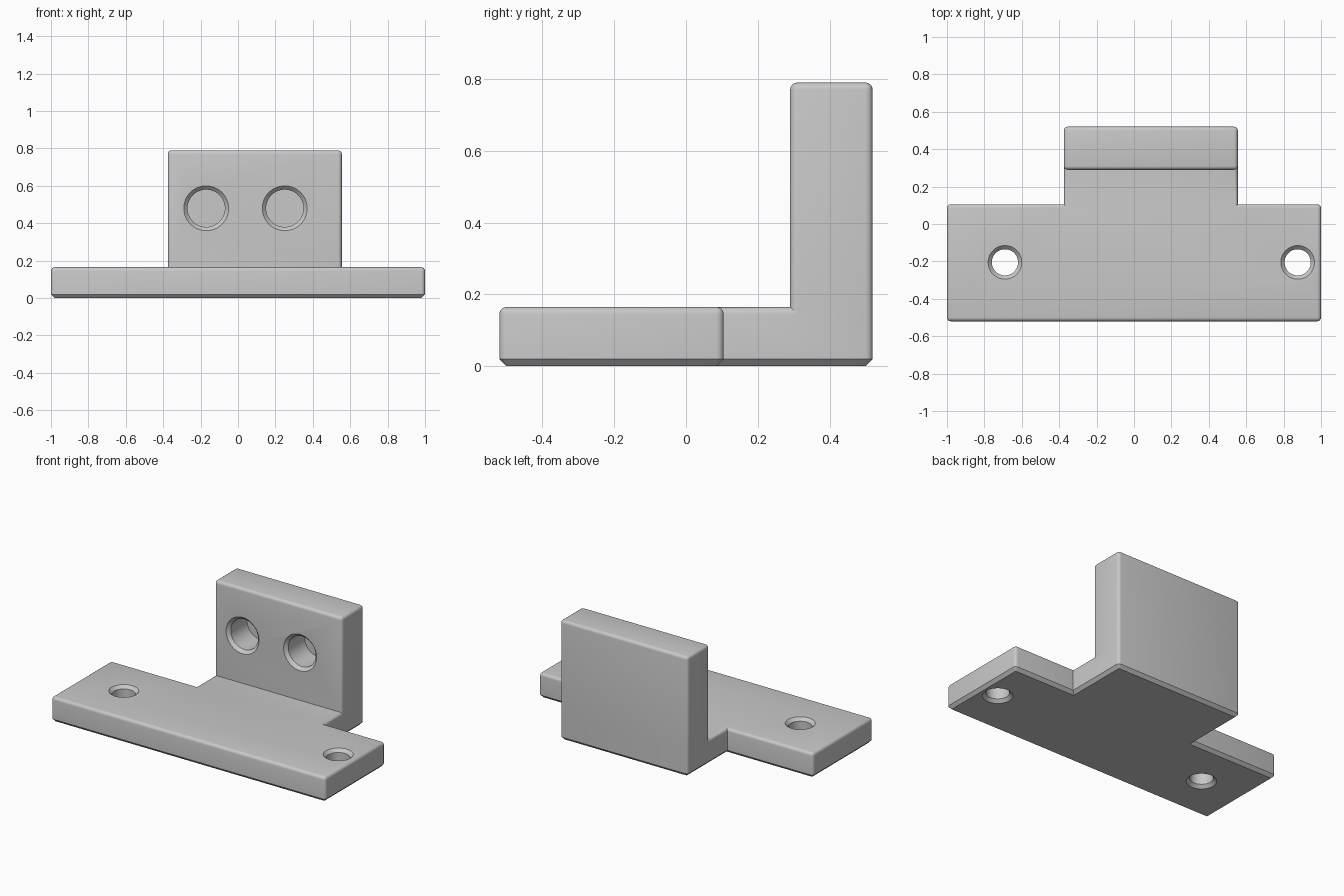
import bpy, bmesh, math
from mathutils import Matrix, Vector

cube = bpy.data.objects.get("Cube")
if cube:
    bpy.data.objects.remove(cube, do_unlink=True)

EDGE = 0.02               # rounding and chamfer size
DECK, TOP = 0.165, 0.79   # plate and upright heights
FRONT, BACK, STEP, WALL = -0.52, 0.52, 0.105, 0.29
LEFT, RIGHT = 0.555, -0.375

grey = bpy.data.materials.new("light grey")
grey.use_nodes = True
grey.diffuse_color = (0.58, 0.58, 0.58, 1)
grey.node_tree.nodes["Principled BSDF"].inputs["Base Color"].default_value = grey.diffuse_color


def make_object(name, bm):
    bmesh.ops.recalc_face_normals(bm, faces=bm.faces)
    mesh = bpy.data.meshes.new(name)
    bm.to_mesh(mesh)
    bm.free()
    mesh.materials.append(grey)
    obj = bpy.data.objects.new(name, mesh)
    bpy.context.collection.objects.link(obj)
    return obj


def raise_face(bm, face, height):
    new = bmesh.ops.extrude_face_region(bm, geom=[face])["geom"]
    bmesh.ops.translate(bm, vec=(0, 0, height),
                        verts=[v for v in new if isinstance(v, bmesh.types.BMVert)])
    return [f for f in new if isinstance(f, bmesh.types.BMFace)][0]


def cutter(name, profile, matrix):
    """Turn a (radius, height) profile into a closed solid."""
    bm = bmesh.new()
    pts = [bm.verts.new((r, 0, z)) for r, z in profile]
    edges = [bm.edges.new(pair) for pair in zip(pts, pts[1:])]
    bmesh.ops.spin(bm, geom=pts + edges, cent=(0, 0, 0), axis=(0, 0, 1),
                   angle=math.tau, steps=48)
    bmesh.ops.remove_doubles(bm, verts=bm.verts, dist=1e-5)
    bmesh.ops.transform(bm, matrix=matrix, verts=bm.verts)
    obj = make_object(name, bm)
    obj.hide_render = True
    return obj


# Plate with tongue, and the upright rising from the back of the tongue
bm = bmesh.new()
outline = [(-1, FRONT), (1, FRONT), (1, STEP), (LEFT, STEP), (LEFT, WALL),
           (RIGHT, WALL), (RIGHT, STEP), (-1, STEP)]
vs = [bm.verts.new((x, y, EDGE)) for x, y in outline]
plate = bm.faces.new(vs)
rear = [bm.verts.new((x, BACK, EDGE)) for x in (LEFT, RIGHT)]
foot = bm.faces.new([vs[5], vs[4], *rear])
new = bmesh.ops.extrude_face_region(bm, geom=[plate, foot])["geom"]
bmesh.ops.translate(bm, vec=(0, 0, DECK - EDGE),
                    verts=[v for v in new if isinstance(v, bmesh.types.BMVert)])
foot_top = max((f for f in new if isinstance(f, bmesh.types.BMFace)),
               key=lambda f: f.calc_center_median().y)
raise_face(bm, foot_top, TOP - DECK)
bmesh.ops.recalc_face_normals(bm, faces=bm.faces)
bmesh.ops.dissolve_limit(bm, angle_limit=0.01, verts=bm.verts, edges=bm.edges)

# Round all outer edges above the underside
bm.normal_update()
convex = [e for e in bm.edges if e.is_convex and len(e.link_faces) == 2
          and max(v.co.z for v in e.verts) > EDGE + 0.01]
bmesh.ops.bevel(bm, geom=convex, offset=EDGE, segments=4, profile=0.5, affect="EDGES")

# Chamfer the underside
bm.normal_update()
under = [f for f in bm.faces if f.normal.z < -0.9]
bmesh.ops.inset_region(bm, faces=under, thickness=EDGE * 0.97, depth=EDGE,
                       use_even_offset=True, use_boundary=True)
bracket = make_object("mounting_bracket", bm)

# Through holes in the plate and blind sockets in the upright
thru = [(0, -0.02), (0.11, -0.02), (0.07, 0.02), (0.07, DECK - 0.02),
        (0.11, DECK + 0.02), (0, DECK + 0.02)]
blind = [(0, -0.02), (0.14, -0.02), (0.10, 0.02), (0.10, 0.19), (0, 0.19)]
cutters = [cutter("plate_hole_cutter", thru, Matrix.Translation((x, -0.205, 0)))
           for x in (-0.69, 0.875)]
cutters += [cutter("socket_cutter", blind, Matrix.Translation((x, WALL, 0.48))
                   @ Matrix.Rotation(-math.pi / 2, 4, "X")) for x in (-0.17, 0.25)]
for c in cutters:
    mod = bracket.modifiers.new("hole", "BOOLEAN")
    mod.operation, mod.solver, mod.object = "DIFFERENCE", "EXACT", c

# Bake the holes, then shade with sharp edges kept
bpy.ops.object.select_all(action="DESELECT")
bpy.context.view_layer.objects.active = bracket
bracket.select_set(True)
for mod in list(bracket.modifiers):
    bpy.ops.object.modifier_apply(modifier=mod.name)
for c in cutters:
    bpy.data.objects.remove(c, do_unlink=True)
bpy.ops.object.shade_smooth_by_angle(angle=math.radians(30))
